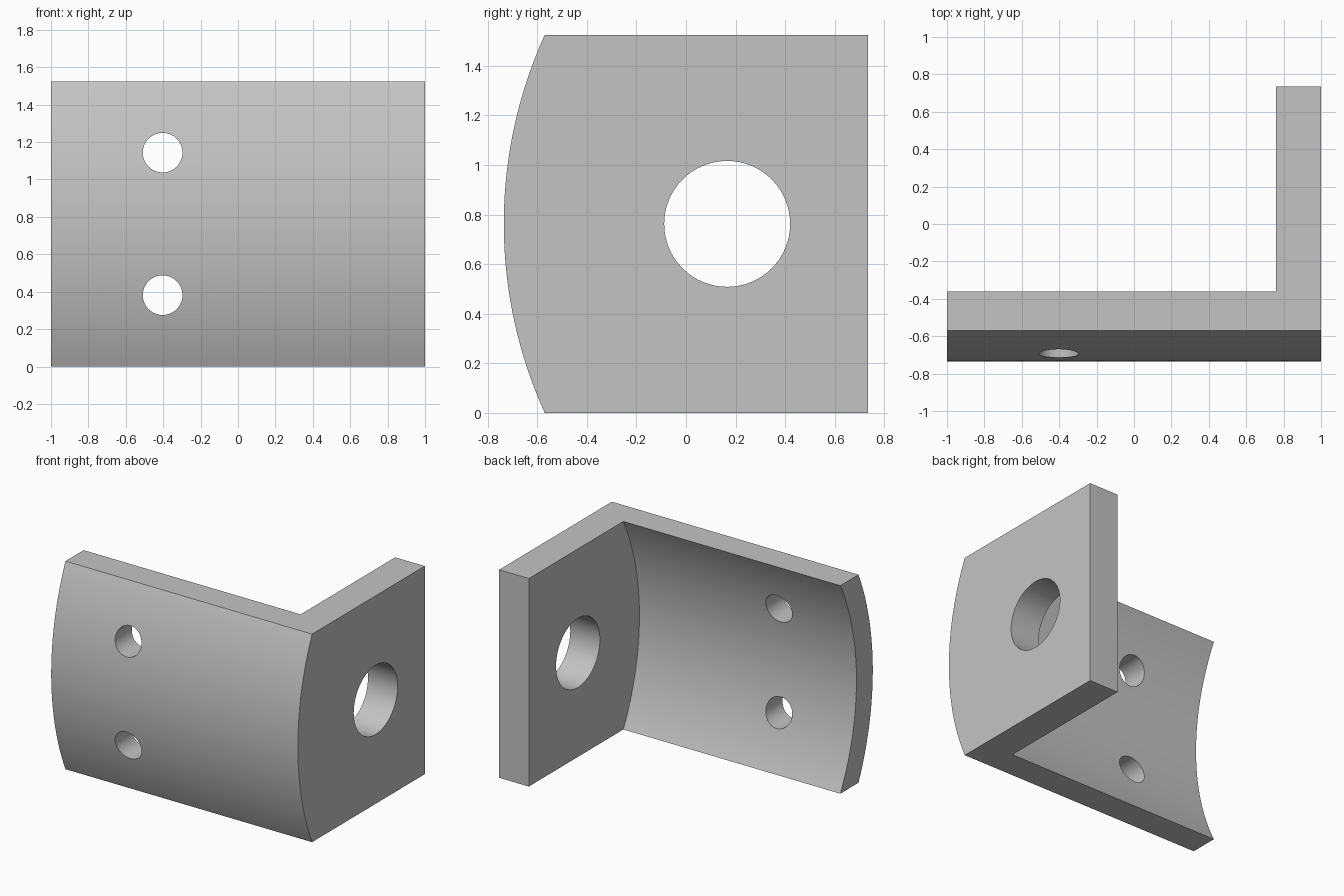
import bpy
import bmesh
from math import sqrt, pi
from mathutils import Matrix

cube = bpy.data.objects.get("Cube")
if cube:
    bpy.data.objects.remove(cube, do_unlink=True)

HEIGHT = 1.525
MID = HEIGHT / 2
BACK = 0.735
AXIS_Y = 1.109          # centre of both curved faces
OUTER_R, INNER_R = 1.844, 1.655
FLANGE_X = 0.76

grey = bpy.data.materials.new("light grey metal")
grey.use_nodes = True
colour = (0.55, 0.55, 0.55, 1)
grey.diffuse_color = colour
grey.node_tree.nodes["Principled BSDF"].inputs["Base Color"].default_value = colour


def add_object(name, bm):
    bmesh.ops.recalc_face_normals(bm, faces=bm.faces)
    mesh = bpy.data.meshes.new(name)
    bm.to_mesh(mesh)
    bm.free()
    mesh.materials.append(grey)
    obj = bpy.data.objects.new(name, mesh)
    bpy.context.collection.objects.link(obj)
    return obj


def arc_block(name, radius, half, back, x0, x1, steps=48):
    """Side profile with a curved front, extruded along x."""
    bm = bmesh.new()
    offsets = [half * (2 * i / steps - 1) for i in range(steps + 1)]
    points = [(AXIS_Y - sqrt(radius ** 2 - d ** 2), MID + d) for d in offsets]
    points += [(back, MID + half), (back, MID - half)]
    face = bm.faces.new([bm.verts.new((x0, y, z)) for y, z in points])
    out = bmesh.ops.extrude_face_region(bm, geom=[face])
    moved = [v for v in out["geom"] if isinstance(v, bmesh.types.BMVert)]
    bmesh.ops.translate(bm, verts=moved, vec=(x1 - x0, 0, 0))
    return add_object(name, bm)


def drill(name, radius, centre, axis, depth):
    """Round cutter along the given axis."""
    bm = bmesh.new()
    matrix = Matrix.Translation(centre) @ Matrix.Rotation(pi / 2, 4, axis)
    bmesh.ops.create_cone(bm, cap_ends=True, segments=64, radius1=radius,
                          radius2=radius, depth=depth, matrix=matrix)
    return add_object(name, bm)


# Bracket blank, hollowed into a curved wall and a flat side flange
bracket = arc_block("angle_bracket", OUTER_R, MID, BACK, -1, 1)
cutters = [arc_block("hollow_cutter", INNER_R, MID + 0.1, 1, -1.2, FLANGE_X)]

# Large hole in the flange, two small holes in the wall
cutters.append(drill("flange_hole_cutter", 0.254, (0.88, 0.166, MID), "Y", 0.6))
for side in (-1, 1):
    cutters.append(drill("wall_hole_cutter", 0.106,
                         (-0.403, -0.6, MID + side * 0.381), "X", 0.7))

bpy.ops.object.select_all(action="DESELECT")
bpy.context.view_layer.objects.active = bracket
bracket.select_set(True)
for cutter in cutters:
    cutter.hide_render = True
    cut = bracket.modifiers.new(cutter.name, "BOOLEAN")
    cut.operation = "DIFFERENCE"
    cut.solver = "EXACT"
    cut.object = cutter
    bpy.ops.object.modifier_apply(modifier=cut.name)
    bpy.data.objects.remove(cutter, do_unlink=True)

bpy.ops.object.shade_smooth_by_angle(angle=pi / 6)
